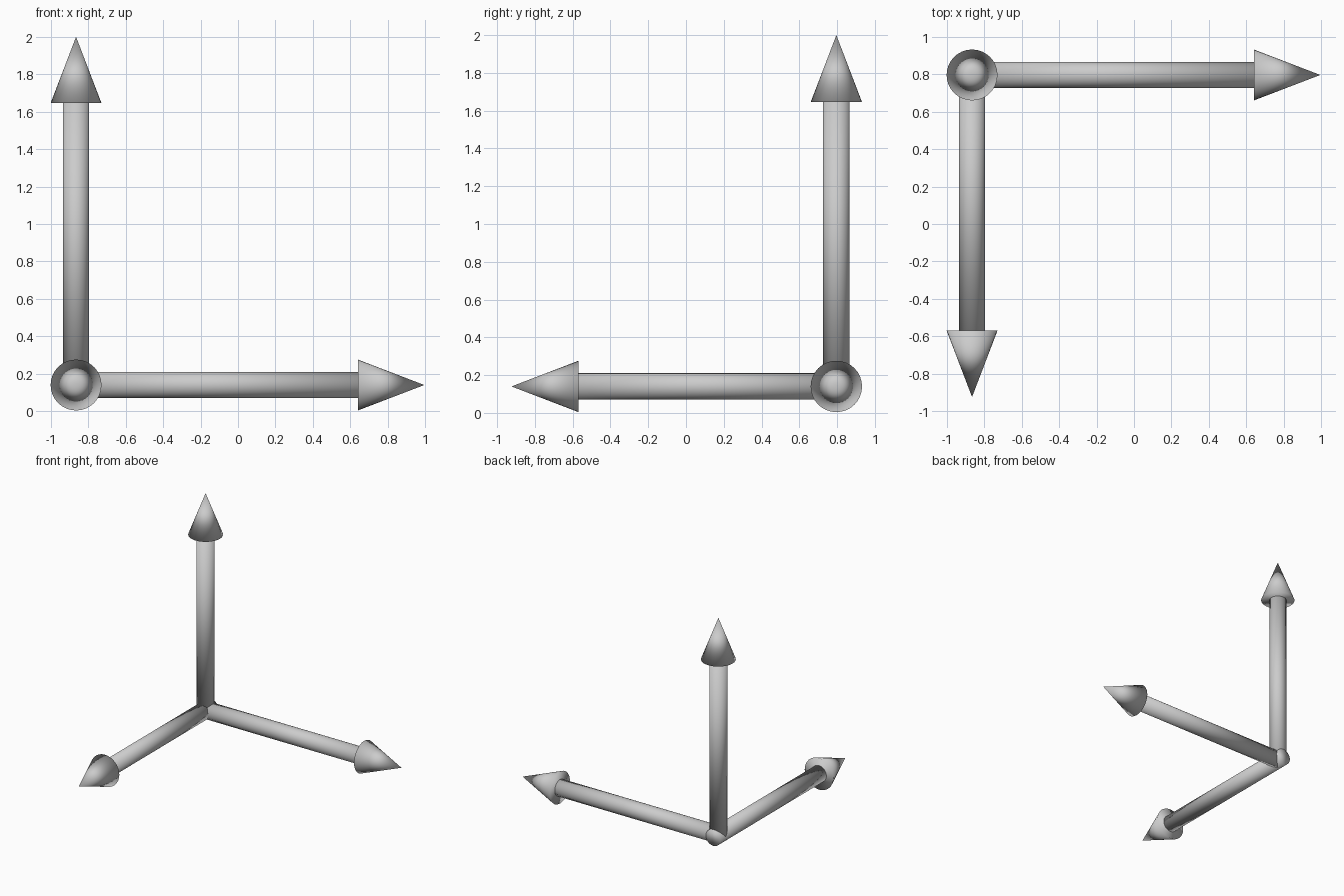
import bpy
from mathutils import Vector

if "Cube" in bpy.data.objects:
    bpy.data.objects.remove(bpy.data.objects["Cube"])

CORNER = Vector((-0.865, 0.796, 0.14))
SHAFT_R, HEAD_R, HEAD_L = 0.07, 0.136, 0.355


def orient(name, direction):
    """Name the active primitive, aim its local z along direction, shade fully smooth."""
    ob = bpy.context.object
    ob.name = name
    ob.rotation_mode = 'QUATERNION'
    ob.rotation_quaternion = Vector((0, 0, 1)).rotation_difference(direction)
    bpy.ops.object.shade_smooth()


def arrow(name, direction, length, back):
    """Shaft plus cone head; back is how far the shaft runs behind the corner."""
    d = Vector(direction)
    neck = length - HEAD_L
    # round shaft
    bpy.ops.mesh.primitive_cylinder_add(vertices=32, radius=SHAFT_R, depth=neck + back,
                                        location=CORNER + d * (neck - back) / 2)
    orient(name + "_shaft", d)
    # pointed head
    bpy.ops.mesh.primitive_cone_add(vertices=32, radius1=HEAD_R, radius2=0, depth=HEAD_L,
                                    location=CORNER + d * (length - HEAD_L / 2))
    orient(name + "_head", d)


arrow("right_arrow", (1, 0, 0), 1.86, 0.0)
arrow("front_arrow", (0, -1, 0), 1.72, 0.07)
arrow("up_arrow", (0, 0, 1), 1.86, 0.0)
